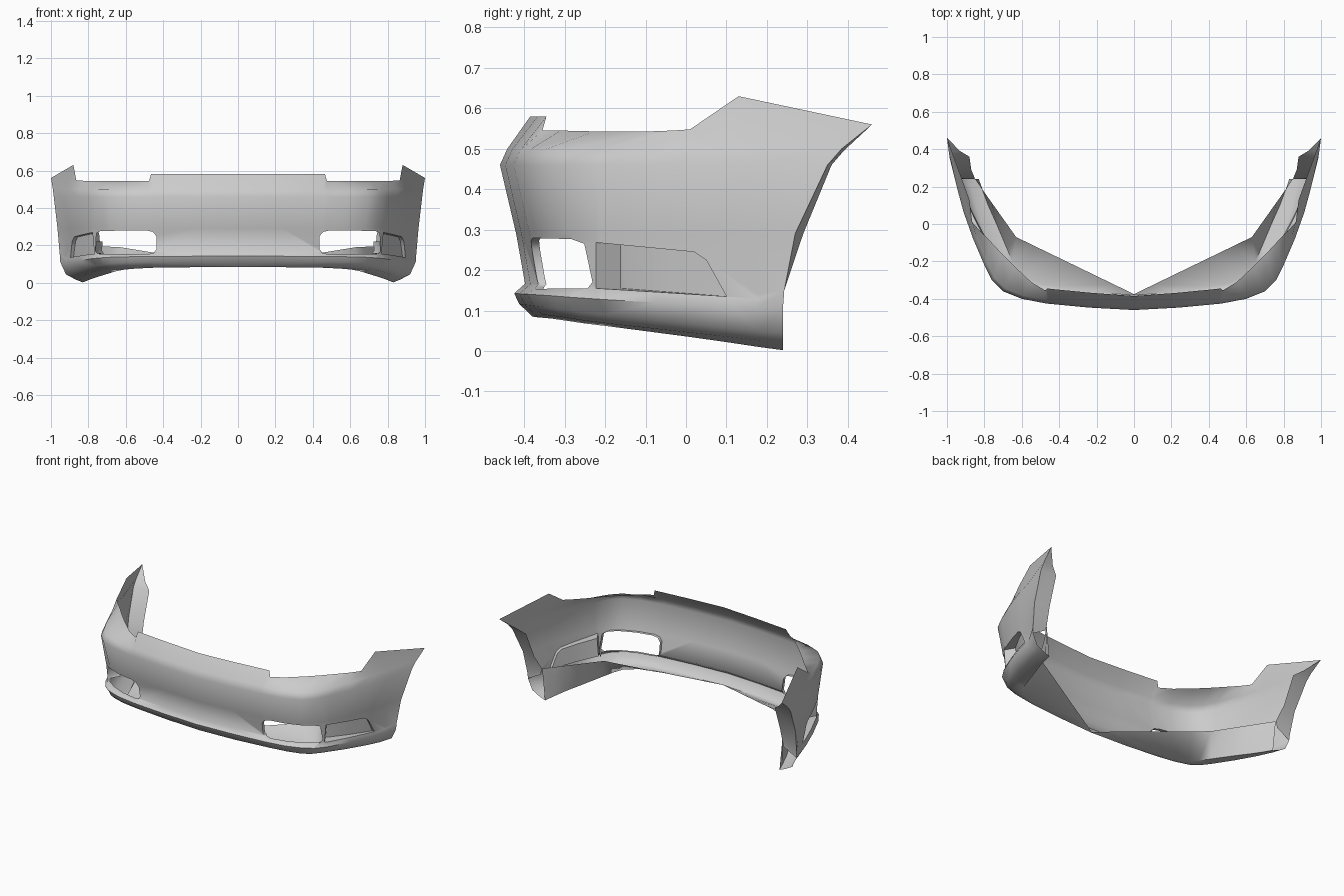
import bpy, bmesh
from math import radians
from mathutils import Vector

if "Cube" in bpy.data.objects:
    bpy.data.objects.remove(bpy.data.objects["Cube"])

# Plan outline at shoulder height, centre to rear, and the matching top edge
plan = [(0, -.46), (.24, -.447), (.46, -.426), (.48, -.423), (.60, -.40), (.70, -.36),
        (.76, -.30), (.80, -.22), (.86, -.08), (.91, .06), (.94, .17)]
top = [(0, -.385, .58), (.24, -.367, .58), (.465, -.345, .58), (.475, -.355, .545),
       (.55, -.31, .545), (.64, -.225, .543), (.71, -.155, .543), (.77, -.09, .543),
       (.825, -.035, .545), (.865, .01, .548), (.88, .13, .63)]
# Bottom keel edge, where the skin turns up into the inner panel
keel = [(0, -.38, .085), (.24, -.365, .083), (.46, -.33, .08), (.48, -.325, .079),
        (.57, -.29, .074), (.62, -.25, .068), (.65, -.20, .062), (.68, -.13, .053),
        (.735, 0, .036), (.78, .10, .022), (.81, .18, .01)]
# Rear end section, inner panel to top, and its folded-in flange
end = [(.85, .24, .20), (.83, .24, .002), (.87, .24, .018), (.92, .24, .045), (.95, .24, .11),
       (.953, .243, .15), (.965, .27, .29), (.985, .35, .46), (.99, .385, .5), (1, .46, .56)]
flange = [(.86, .242, .16), (.85, .242, .20), (.87, .29, .29), (.88, .36, .46),
          (.93, .39, .495), (1, .46, .56)]


def panel_edge(i):
    """Rear edge of the inner panel: two straight runs, rising towards the side."""
    mid = Vector((.63, -.07, .19))
    if i <= 6:
        return Vector((0, -.375, .087)).lerp(mid, i / 6)
    return mid.lerp(Vector(end[0]), (i - 6) / 5)


def section(i):
    """Points of one cross-section, inner panel to top edge."""
    p = Vector(plan[i])
    a, b = Vector(plan[max(i - 1, 0)]), Vector(plan[min(i + 1, len(plan) - 1)])
    t = (b - a).normalized()
    inward = Vector((-t.y, t.x)) if i else Vector((0, 1))
    s = 1 if i < 6 else (.7 if i == 6 else .4)
    zb = .085 - .067 * (p.y + .38) / .62
    zl = .14 - .06 * (p.y + .42)
    rows = [(.072, zb), (.048, zb + .022), (.035 * s, zl), (.062 * s, zl + .024),
            (.04 * s, .29), (0, .46), (.018, .5)]
    pts = [panel_edge(i), keel[i]]
    for d, z in rows:
        q = p + inward * d
        pts.append((q.x, q.y, z))
    return pts + [top[i]]


def loft(bm, a, b):
    for j in range(len(a) - 1):
        vs = list(dict.fromkeys((a[j], b[j], b[j + 1], a[j + 1])))
        if len(vs) > 2:
            bm.faces.new(vs)


def cut_opening(bm, poly, axis, keep, shift, floor):
    """Cut a convex polygon opening, seen along an axis, and wall it inwards."""
    other = 1 - axis
    n = len(poly)
    mid = Vector((sum(p[0] for p in poly) / n, sum(p[1] for p in poly) / n))
    planes = []

    def inside():
        return [f for f in bm.faces if keep(f.calc_center_median()) and
                all((f.calc_center_median() - c).dot(k) < 0 for c, k in planes)]
    for k in range(n):
        a, b = Vector(poly[k]), Vector(poly[(k + 1) % n])
        d = b - a
        nrm = Vector((d.y, -d.x))
        if nrm.dot(mid - a) > 0:
            nrm = -nrm
        co, no = Vector((0, 0, a.y)), Vector((0, 0, nrm.y))
        co[other], no[other] = a.x, nrm.x
        faces = inside()
        edges = {e for f in faces for e in f.edges}
        verts = {v for f in faces for v in f.verts}
        bmesh.ops.bisect_plane(bm, geom=faces + list(edges) + list(verts), dist=1e-5,
                               plane_co=co, plane_no=no.normalized())
        planes.append((co, no))
    faces = inside()
    fs = set(faces)
    rim = [e for e in {e for f in faces for e in f.edges}
           if sum(f in fs for f in e.link_faces) == 1]
    bmesh.ops.delete(bm, geom=faces, context='FACES')
    rim = [e for e in rim if e.is_valid]
    new = bmesh.ops.extrude_edge_only(bm, edges=rim)['geom']
    for v in new:
        if isinstance(v, bmesh.types.BMVert):
            v.co += shift(v.co)
    if floor:
        loop = [e for e in new if isinstance(e, bmesh.types.BMEdge)]
        bmesh.ops.triangle_fill(bm, edges=loop, use_beauty=True)


def pocket_shift(c):
    """Deep at the front of the side pocket, ramping out to the rear."""
    k = min(1, max(0, 1 - (c.y + .222) / .33))
    return Vector((-.015 - .02 * k, .06 * k, 0))


# Bumper shell, right half
bm = bmesh.new()
cols = [[bm.verts.new(p) for p in section(i)] for i in range(len(plan))]
cols.append([bm.verts.new(p) for p in end])
for a, b in zip(cols, cols[1:]):
    loft(bm, a, b)
fold = [bm.verts.new(p) for p in flange[:-1]] + [cols[-1][-1]]
loft(bm, cols[-1][4:], fold)
bmesh.ops.remove_doubles(bm, verts=bm.verts[:], dist=.0005)

# Front air opening, then the side pocket
cut_opening(bm, [(.435, .18), (.437, .25), (.455, .272), (.49, .28), (.735, .277), (.757, .265),
                 (.762, .17), (.75, .155), (.48, .153), (.45, .16)], 1,
            lambda c: c.y < -.22 and c.x > .3 and .14 < c.z < .3
            and c.y < -.38 + .31 * c.x / .63 - .06,
            lambda c: Vector((0, .02, 0)), False)
cut_opening(bm, [(-.222, .155), (-.222, .268), (.02, .245), (.05, .225), (.10, .135)], 0,
            lambda c: c.x > .755 and .1 < c.z < .3 and c.y < .2, pocket_shift, True)

bmesh.ops.recalc_face_normals(bm, faces=bm.faces[:])
mesh = bpy.data.meshes.new("front_bumper")
bm.to_mesh(mesh)
bm.free()
bumper = bpy.data.objects.new("front_bumper", mesh)
bpy.context.collection.objects.link(bumper)
bpy.context.view_layer.objects.active = bumper
bumper.select_set(True)
bpy.ops.object.shade_smooth_by_angle(angle=radians(62))

# Left half
mirror = bumper.modifiers.new("mirror", 'MIRROR')
mirror.use_clip = True
mirror.merge_threshold = .001
